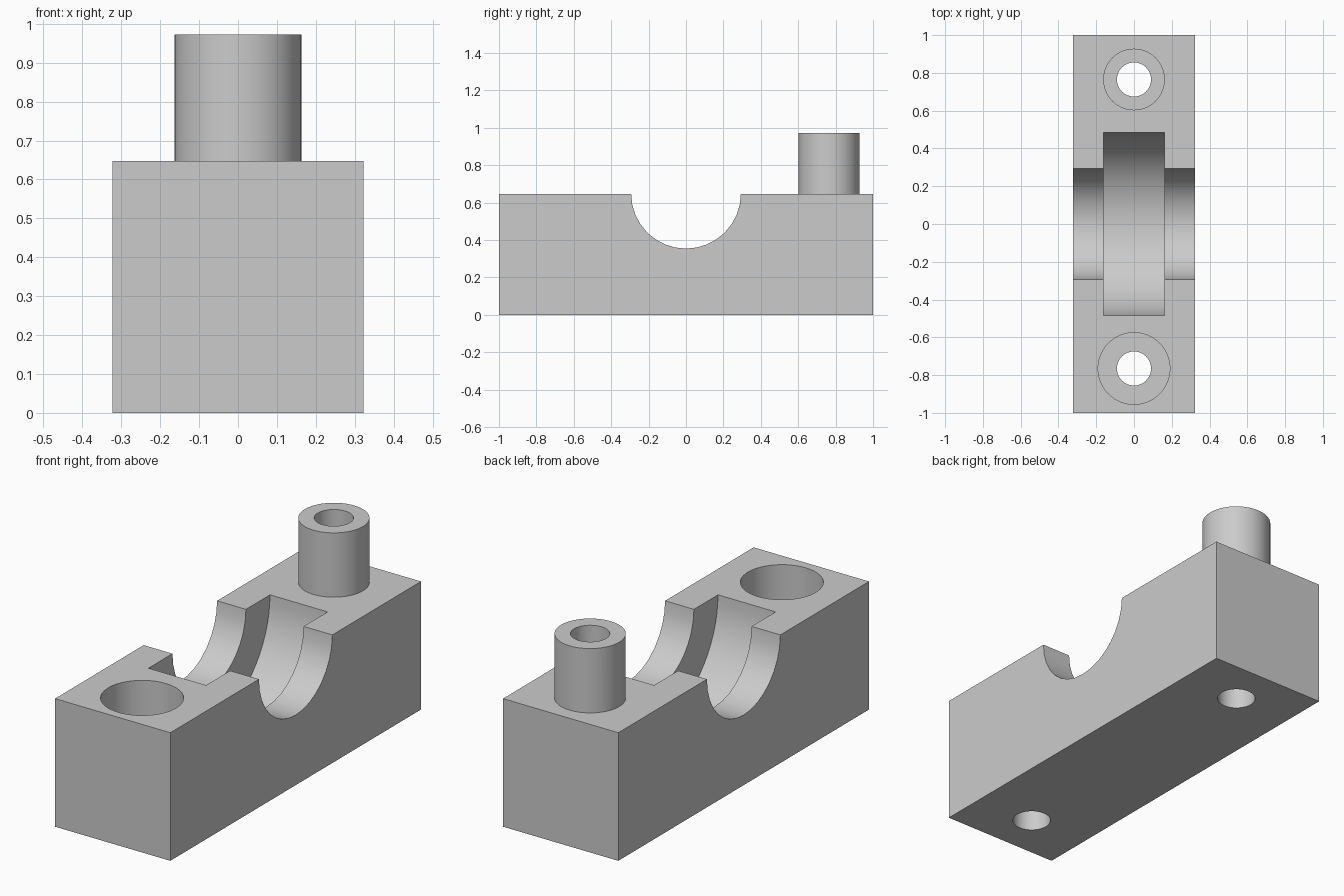
import bpy, bmesh
from math import cos, sin, pi, radians
from mathutils import Matrix

cube = bpy.data.objects.get("Cube")
if cube:
    bpy.data.objects.remove(cube, do_unlink=True)

HALF_WIDTH, TOP, BOSS_TOP = 0.322, 0.647, 0.972
SCREW_Y, BORE = 0.765, 0.09

grey = bpy.data.materials.new("light_grey")
grey.use_nodes = True
grey.diffuse_color = (0.6, 0.6, 0.6, 1)
grey.node_tree.nodes["Principled BSDF"].inputs["Base Color"].default_value = (0.6, 0.6, 0.6, 1)


def add_object(name, bm):
    bmesh.ops.recalc_face_normals(bm, faces=bm.faces)
    mesh = bpy.data.meshes.new(name)
    bm.to_mesh(mesh)
    bm.free()
    mesh.materials.append(grey)
    ob = bpy.data.objects.new(name, mesh)
    bpy.context.collection.objects.link(ob)
    return ob


def cylinder(name, radius, y, low, high):
    bm = bmesh.new()
    bmesh.ops.create_cone(bm, cap_ends=True, segments=64, radius1=radius, radius2=radius,
                          depth=high - low, matrix=Matrix.Translation((0, y, (low + high) / 2)))
    return add_object(name, bm)


def trough(name, radius, half_length, steps):
    """Half-round channel along x, open at the top."""
    arc = [(-radius * cos(pi * i / steps), TOP - radius * sin(pi * i / steps))
           for i in range(steps + 1)]
    outline = [(-radius, TOP + 0.2)] + arc + [(radius, TOP + 0.2)]
    bm = bmesh.new()
    face = bm.faces.new([bm.verts.new((-half_length, y, z)) for y, z in outline])
    end = bmesh.ops.extrude_face_region(bm, geom=[face])["geom"]
    bmesh.ops.translate(bm, vec=(2 * half_length, 0, 0),
                        verts=[v for v in end if isinstance(v, bmesh.types.BMVert)])
    return add_object(name, bm)


# Main block
bm = bmesh.new()
bmesh.ops.create_cube(bm, size=1)
bmesh.ops.scale(bm, vec=(2 * HALF_WIDTH, 2, TOP), verts=bm.verts)
bmesh.ops.translate(bm, vec=(0, 0, TOP / 2), verts=bm.verts)
block = add_object("bearing_block", bm)

# Rear boss is joined; channels, counterbore and screw holes are cut
steps = [
    ("UNION", cylinder("rear_boss", 0.163, SCREW_Y, TOP - 0.2, BOSS_TOP)),
    ("DIFFERENCE", trough("shaft_channel", 0.293, HALF_WIDTH + 0.1, 16)),
    ("DIFFERENCE", trough("bearing_pocket", 0.485, 0.161, 32)),
    ("DIFFERENCE", cylinder("front_counterbore", 0.19, -SCREW_Y, TOP - 0.325, TOP + 0.2)),
    ("DIFFERENCE", cylinder("front_screw_hole", BORE, -SCREW_Y, -0.2, TOP + 0.1)),
    ("DIFFERENCE", cylinder("rear_screw_hole", BORE, SCREW_Y, -0.2, BOSS_TOP + 0.2)),
]
bpy.ops.object.select_all(action="DESELECT")
bpy.context.view_layer.objects.active = block
block.select_set(True)
for operation, tool in steps:
    mod = block.modifiers.new(tool.name, "BOOLEAN")
    mod.operation, mod.object, mod.solver = operation, tool, "EXACT"
    bpy.ops.object.modifier_apply(modifier=mod.name)
    bpy.data.objects.remove(tool, do_unlink=True)

bpy.ops.object.shade_smooth_by_angle(angle=radians(30))
